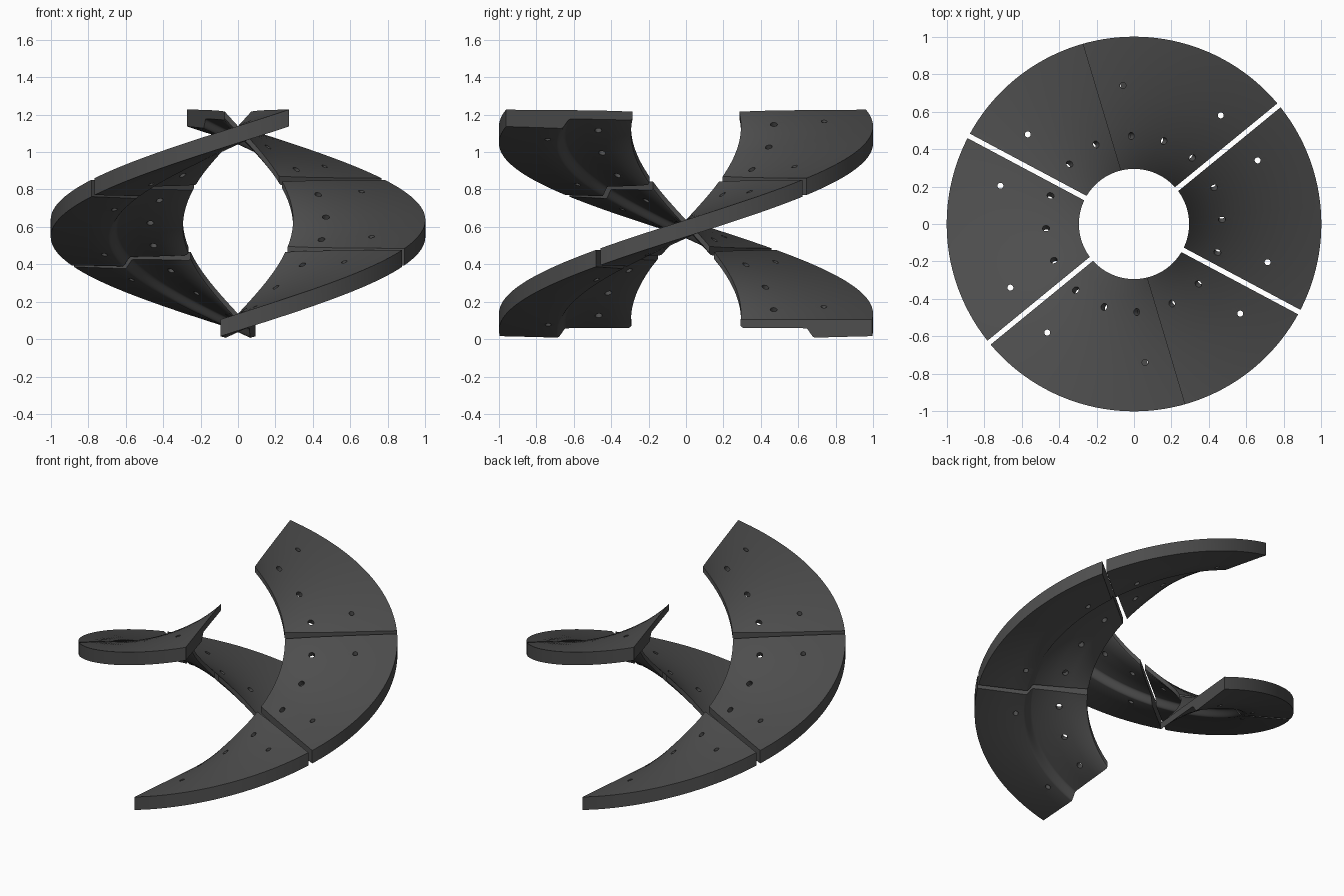
import bpy, bmesh, math
from mathutils import Matrix, Vector

cube = bpy.data.objects.get("Cube")
if cube:
    bpy.data.objects.remove(cube, do_unlink=True)

STEP = math.radians(67.35)       # sweep of one segment
START = math.radians(-95.4)      # where the first segment begins
RISE = 0.319                     # climb per radian
Z0 = 0.106                       # top face height at the start
GAP = 0.0135                     # half the joint width
R_IN, R_OUT = 0.294, 1.0
SLICES = 40

dark = bpy.data.materials.new("dark_grey")
dark.use_nodes = True
colour = (0.075, 0.075, 0.075, 1)
dark.diffuse_color = colour
dark.node_tree.nodes["Principled BSDF"].inputs["Base Color"].default_value = colour


def height(angle):
    return Z0 + RISE * (angle - START)


def section():
    """Radius and depth below the top face, thin inside and thick outside."""
    top = [(R_IN, 0), (0.42, 0), (0.53, 0), (0.68, 0), (0.8, 0), (R_OUT, 0)]
    under = [(R_OUT, 0.09), (0.8, 0.095)]
    for i in range(9):
        t = 1 - i / 8
        ease = t * t * (3 - 2 * t)
        under.append((0.642 + 0.05 * t, 0.048 + 0.05 * ease))
    under += [(0.53, 0.047), (0.42, 0.047), (R_IN + 0.012, 0.046), (R_IN, 0.036)]
    return top + under


def sweep(a, b, cut_start):
    """Sweep the section along the helix, with ends cut parallel to the joints."""
    bm = bmesh.new()
    rings = []
    for s in range(SLICES + 1):
        ring = []
        for r, depth in section():
            trim = math.asin(GAP / r)
            first = a + trim * cut_start
            angle = first + (b - trim - first) * s / SLICES
            ring.append(bm.verts.new((r * math.cos(angle), r * math.sin(angle),
                                      height(angle) - depth)))
        rings.append(ring)
    n = len(rings[0])
    for p, q in zip(rings, rings[1:]):
        for i in range(n):
            bm.faces.new((p[i], p[(i + 1) % n], q[(i + 1) % n], q[i]))
    bm.faces.new(rings[0])
    bm.faces.new(rings[-1])
    bmesh.ops.recalc_face_normals(bm, faces=bm.faces)
    bmesh.ops.triangulate(bm, faces=bm.faces)
    return bm


def drill(bm, r, angle, radius, tilted):
    """Add one drill cylinder, upright or square to the sloping face."""
    tangent = Vector((-math.sin(angle), math.cos(angle), RISE / r))
    radial = Vector((math.cos(angle), math.sin(angle), 0))
    axis = radial.cross(tangent).normalized() if tilted else Vector((0, 0, 1))
    place = Matrix.Translation(radial * r + Vector((0, 0, height(angle) - 0.03)))
    turn = axis.to_track_quat('Z', 'Y').to_matrix().to_4x4()
    bmesh.ops.create_cone(bm, cap_ends=True, segments=16, radius1=radius,
                          radius2=radius, depth=0.26, matrix=place @ turn)


def add_object(name, bm):
    mesh = bpy.data.meshes.new(name)
    bm.to_mesh(mesh)
    bm.free()
    ob = bpy.data.objects.new(name, mesh)
    bpy.context.collection.objects.link(ob)
    return ob


def build_segment(index):
    a = START + index * STEP
    part = add_object("left_ramp_segment_%d" % (index + 1),
                      sweep(a, a + STEP, index > 0))
    part.data.materials.append(dark)

    # Bolt holes: three along the inner band, two along the outer band
    holes = bmesh.new()
    mid = a + STEP / 2
    spread = math.radians(21.6)
    for k in (-1, 0, 1):
        drill(holes, 0.47, mid - 0.02 + k * spread, 0.019, True)
    for k in (-1, 1):
        drill(holes, 0.742, mid + k * spread, 0.016, False)
    cutter = add_object("hole_cutter", holes)
    cutter.hide_render = True

    # Bake the cut so that no helper stays behind
    mod = part.modifiers.new("holes", 'BOOLEAN')
    mod.operation = 'DIFFERENCE'
    mod.solver = 'EXACT'
    mod.object = cutter
    graph = bpy.context.evaluated_depsgraph_get()
    baked = bpy.data.meshes.new_from_object(part.evaluated_get(graph))
    part.modifiers.clear()
    part.data = baked
    bpy.data.objects.remove(cutter, do_unlink=True)

    bpy.ops.object.select_all(action='DESELECT')
    part.select_set(True)
    bpy.context.view_layer.objects.active = part
    bpy.ops.object.shade_smooth_by_angle(angle=math.radians(30))
    return part


# Two ramps, the second turned half way round
for index in range(3):
    left = build_segment(index)
    right = left.copy()
    right.data = left.data.copy()
    right.name = "right_ramp_segment_%d" % (index + 1)
    right.rotation_euler.z = math.pi
    bpy.context.collection.objects.link(right)
